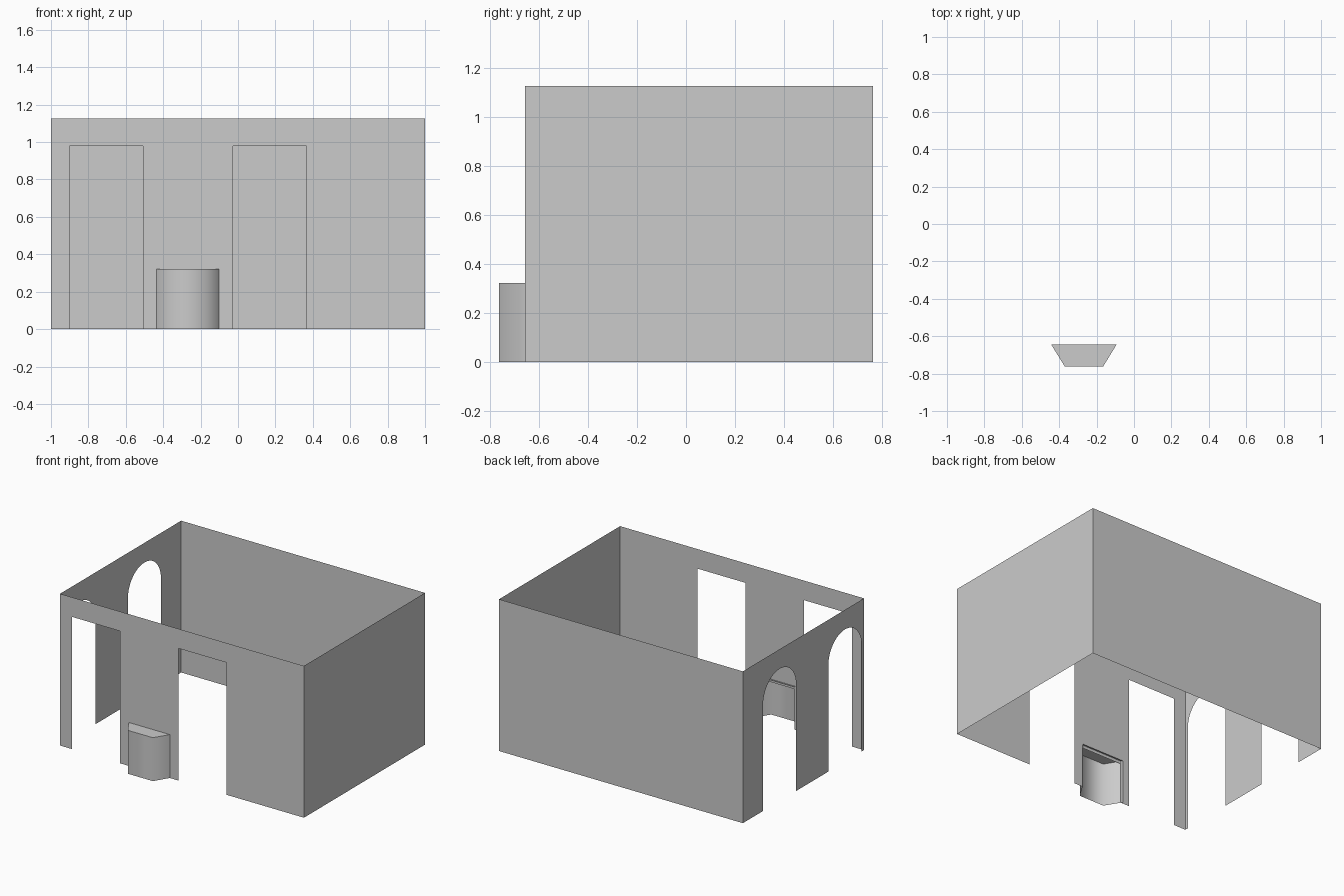
import bpy
import math

if "Cube" in bpy.data.objects:
    bpy.data.objects.remove(bpy.data.objects["Cube"])

X0, X1 = -1.0, 1.0
Y0, Y1 = -0.656, 0.762
H = 1.125
DOOR_H = 0.98


def make_mesh(name, verts, faces):
    me = bpy.data.meshes.new(name)
    me.from_pydata(verts, [], faces)
    me.update()
    ob = bpy.data.objects.new(name, me)
    bpy.context.collection.objects.link(ob)
    return ob


def square_opening(a, b, top):
    return [(a, 0), (a, top), (b, top), (b, 0)]


def arch_opening(a, b, top, steps=20):
    r, c = (b - a) / 2, (a + b) / 2
    spring = top - r
    arc = [(c - r * math.cos(math.pi * i / steps),
            spring + r * math.sin(math.pi * i / steps)) for i in range(steps + 1)]
    return [(a, 0)] + arc + [(b, 0)]


def wall(name, start, end, openings, place, flip=False):
    """Thin wall sheet whose lower edge is notched by the openings."""
    outline = [(start, 0)]
    for o in openings:
        outline += o
    outline += [(end, 0), (end, H), (start, H)]
    verts = [place(u, z) for u, z in outline]
    face = list(range(len(verts)))
    return make_mesh(name, verts, [face[::-1] if flip else face])


# Front wall: two doorways with a hearth opening between them
wall("front_wall", X0, X1,
     [square_opening(-0.902, -0.507, DOOR_H),
      square_opening(-0.43, -0.105, 0.30),
      square_opening(-0.028, 0.366, DOOR_H)],
     lambda u, z: (u, Y0, z))

# Left wall: two round-topped arches
wall("left_wall", Y0, Y1,
     [arch_opening(-0.628, -0.238, DOOR_H),
      arch_opening(0.138, 0.526, DOOR_H)],
     lambda u, z: (X0, u, z), flip=True)

# Plain back and right walls
wall("back_wall", X0, X1, [], lambda u, z: (u, Y1, z), flip=True)
wall("right_wall", Y0, Y1, [], lambda u, z: (X1, u, z))

# Hearth bay: open-backed, open-bottomed shell with a flat top
plan = [(-0.443, -0.644), (-0.37, -0.762), (-0.165, -0.762), (-0.093, -0.644)]
BAY_H = 0.322
verts = [(x, y, z) for z in (0, BAY_H) for x, y in plan]
sides = [(i, i + 1, i + 5, i + 4) for i in range(3)]
bay = make_mesh("hearth_bay", verts, sides + [(4, 5, 6, 7)])

# Soft shading round the bay's sides, crisp edge at its top
bpy.context.view_layer.objects.active = bay
bay.select_set(True)
bpy.ops.object.shade_smooth_by_angle(angle=math.radians(65))
